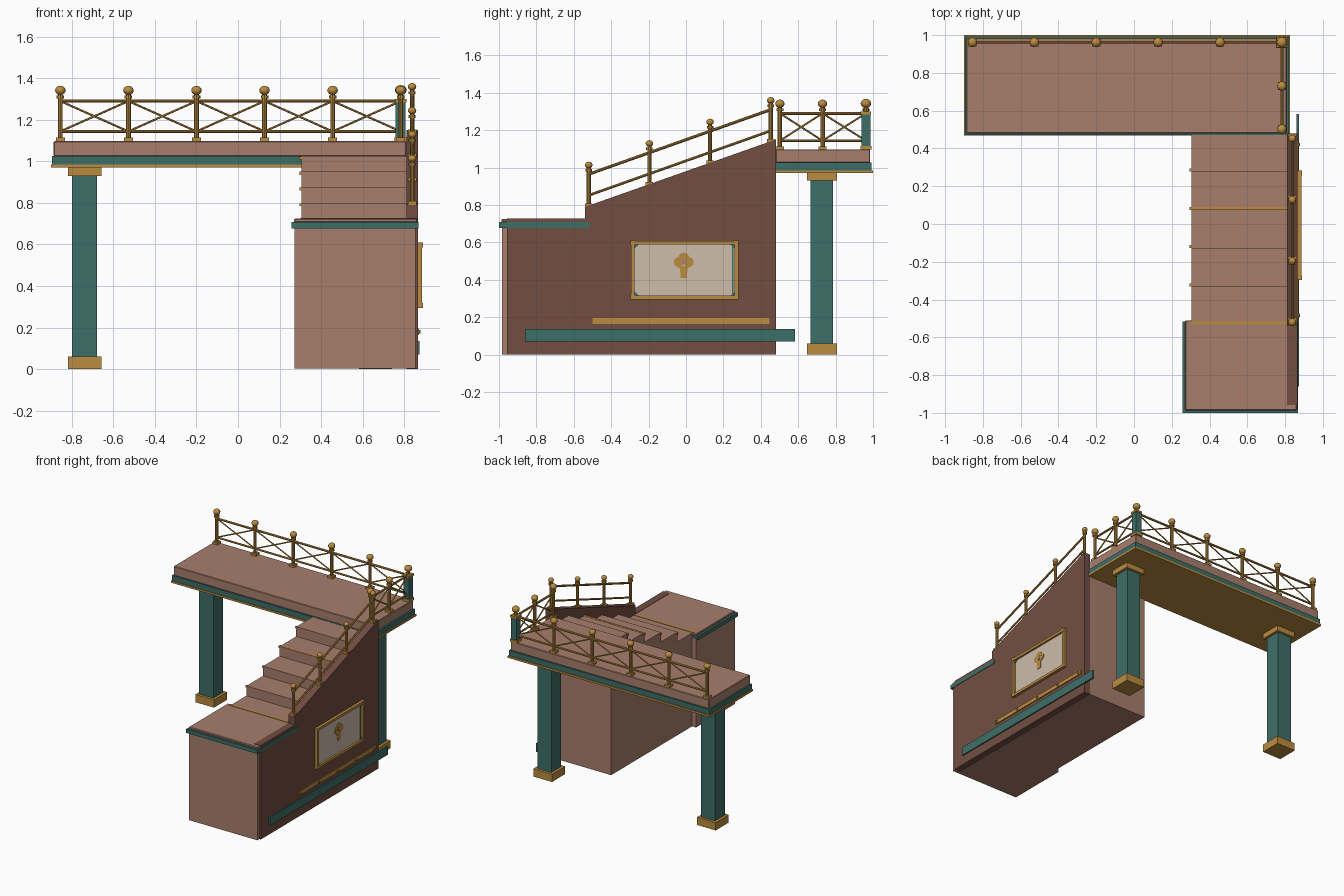
import bpy, bmesh
from math import pi
from mathutils import Vector

cube = bpy.data.objects.get("Cube")
if cube:
    bpy.data.objects.remove(cube, do_unlink=True)


def material(name, rgb):
    m = bpy.data.materials.new(name)
    m.use_nodes = True
    m.diffuse_color = (*rgb, 1)
    m.node_tree.nodes["Principled BSDF"].inputs["Base Color"].default_value = (*rgb, 1)
    return m


CLAY = material("clay_pink", (0.39, 0.21, 0.15))
WALL = material("dark_brown", (0.17, 0.076, 0.054))
TEAL = material("teal", (0.048, 0.156, 0.136))
BRASS = material("brass", (0.50, 0.26, 0.05))
CREAM = material("cream", (0.61, 0.51, 0.41))
ROSE = material("rose", (0.42, 0.22, 0.14))


def finish(bm, name, mat, smooth=False):
    bmesh.ops.recalc_face_normals(bm, faces=bm.faces)
    me = bpy.data.meshes.new(name)
    bm.to_mesh(me)
    bm.free()
    me.materials.append(mat)
    ob = bpy.data.objects.new(name, me)
    bpy.context.collection.objects.link(ob)
    if smooth:
        bpy.ops.object.select_all(action='DESELECT')
        ob.select_set(True)
        bpy.context.view_layer.objects.active = ob
        bpy.ops.object.shade_smooth_by_angle()
    return ob


def box(name, mat, xs, ys, zs, bevel=0):
    bm = bmesh.new()
    bmesh.ops.create_cube(bm, size=1)
    for v in bm.verts:
        v.co = [a[0] + (c + 0.5) * (a[1] - a[0]) for c, a in zip(v.co, (xs, ys, zs))]
    if bevel:
        bmesh.ops.bevel(bm, geom=bm.edges[:], offset=bevel, segments=1, affect='EDGES')
    return finish(bm, name, mat)


def block(name, mat, x, y, half, z0, z1):
    return box(name, mat, (x - half, x + half), (y - half, y + half), (z0, z1))


def rod(name, mat, a, b, r, sides=10):
    a, b = Vector(a), Vector(b)
    bm = bmesh.new()
    bmesh.ops.create_cone(bm, cap_ends=True, segments=sides, radius1=r, radius2=r, depth=(b - a).length)
    bmesh.ops.rotate(bm, verts=bm.verts, matrix=(b - a).to_track_quat('Z', 'Y').to_matrix())
    bmesh.ops.translate(bm, verts=bm.verts, vec=(a + b) / 2)
    return finish(bm, name, mat, True)


def ball(name, mat, at, r, flat=1):
    bm = bmesh.new()
    bmesh.ops.create_uvsphere(bm, u_segments=16, v_segments=10, radius=r)
    bmesh.ops.scale(bm, verts=bm.verts, vec=(1, 1, flat))
    bmesh.ops.translate(bm, verts=bm.verts, vec=at)
    return finish(bm, name, mat, True)


def side_plate(name, mat, profile, x0, x1):
    """Extrude a (y, z) outline along x."""
    bm = bmesh.new()
    face = bm.faces.new([bm.verts.new((x0, y, z)) for y, z in profile])
    ext = bmesh.ops.extrude_face_region(bm, geom=[face])
    bmesh.ops.translate(bm, vec=(x1 - x0, 0, 0),
                        verts=[g for g in ext["geom"] if isinstance(g, bmesh.types.BMVert)])
    return finish(bm, name, mat)


# Upper deck
box("deck_slab", CLAY, (-0.887, 0.81), (0.48, 0.985), (1.025, 1.097), 0.004)
box("deck_trim", TEAL, (-0.895, 0.82), (0.472, 0.993), (0.984, 1.026))
box("deck_underside", BRASS, (-0.9, 0.825), (0.468, 1.0), (0.97, 0.985))

# Columns
for side, x in (("right", -0.738), ("left", 0.662)):
    block(side + "_column", TEAL, x, 0.726, 0.06, 0.05, 0.94)
    block(side + "_column_base", BRASS, x, 0.726, 0.08, 0, 0.06)
    block(side + "_column_capital", BRASS, x, 0.726, 0.08, 0.93, 0.971)

# Landing
box("landing_body", CLAY, (0.272, 0.855), (-0.985, -0.51), (0.002, 0.69))
box("landing_trim", TEAL, (0.257, 0.868), (-1.0, -0.515), (0.678, 0.708))
box("landing_slab", CLAY, (0.27, 0.862), (-0.987, -0.51), (0.707, 0.724), 0.004)

# Solid steps with brass nosings
box("stair_base", CLAY, (0.305, 0.82), (-0.52, 0.479), (0.002, 0.724))
for i in range(4):
    y, top = -0.333 + i * 0.203, 0.8 + i * 0.075
    box(f"step_{i + 1}", CLAY, (0.305, 0.82), (y, 0.479), (top - 0.08, top))
    lift = 0.002 if i == 2 else -0.002
    box(f"nosing_{i + 1}", BRASS, (0.295, 0.812), (y + 0.002, y + 0.018), (top - 0.015, top + lift))
box("landing_nosing", BRASS, (0.3, 0.812), (-0.532, -0.515), (0.71, 0.727))

# Side wall
side_plate("side_wall", WALL, [(-0.957, 0), (0.48, 0), (0.48, 1.15), (-0.54, 0.79),
                               (-0.54, 0.727), (-0.957, 0.727)], 0.81, 0.865)
box("wall_band", TEAL, (0.86, 0.874), (-0.86, 0.582), (0.07, 0.136))
box("wall_strip", BRASS, (0.86, 0.872), (-0.5, 0.447), (0.165, 0.195))
for i in range(5):
    y = -0.483 + i * 0.226
    rod(f"strip_bolt_{i + 1}", BRASS, (0.87, y, 0.18), (0.878, y, 0.18), 0.009)

# Framed panel
Y0, Y1, Z0, Z1 = -0.285, 0.27, 0.306, 0.598
box("panel", CREAM, (0.86, 0.871), (Y0, Y1), (Z0, Z1))
for n, z in (("lower", Z0), ("upper", Z1)):
    box(f"{n}_frame_bar", BRASS, (0.86, 0.886), (Y0, Y1), (z - 0.01, z + 0.01))
    for m, y in (("front", Y0), ("back", Y1)):
        box(f"{n}_{m}_frame_corner", BRASS, (0.86, 0.889), (y - 0.012, y + 0.012), (z - 0.012, z + 0.012))
        sy, sz = (1 if y == Y0 else -1), (1 if z == Z0 else -1)
        side_plate(f"{n}_{m}_corner_inlay", TEAL, [(y, z), (y + sy * 0.042, z), (y, z + sz * 0.042)], 0.87, 0.875)
for m, y in (("front", Y0), ("back", Y1)):
    box(f"{m}_frame_bar", BRASS, (0.86, 0.886), (y - 0.01, y + 0.01), (Z0, Z1))
box("panel_inlay_line", TEAL, (0.87, 0.874), (0.247, 0.254), (Z0, Z1))

# Tree emblem
EY = -0.012
side_plate("emblem_stem", BRASS, [(EY - 0.017, 0.41), (EY + 0.017, 0.41), (EY + 0.02, 0.46),
                                  (EY + 0.04, 0.475), (EY - 0.04, 0.475), (EY - 0.02, 0.46)], 0.87, 0.875)
for i, (dy, z, r) in enumerate(((-0.026, 0.495, 0.027), (0.026, 0.495, 0.027), (0, 0.515, 0.03))):
    rod(f"emblem_crown_{i + 1}", BRASS, (0.87, EY + dy, z), (0.875 + i * 0.0005, EY + dy, z), r, 16)
rod("emblem_center", ROSE, (0.87, EY, 0.497), (0.878, EY, 0.497), 0.016, 12)


# Railings
def post(name, x, y, z, height, r, knob):
    block(name + "_foot", BRASS, x, y, r * 1.8, z, z + 0.018)
    rod(name, BRASS, (x, y, z), (x, y, z + height), r)
    rod(name + "_collar", BRASS, (x, y, z + height - 0.022), (x, y, z + height - 0.008), r * 1.6)
    ball(name + "_finial", BRASS, (x, y, z + height + knob * 0.7), knob, 0.88)


def rail_bay(name, a, b, low, high, crossed):
    up = Vector((0, 0, 1))
    a, b = Vector(a), Vector(b)
    rod(name + "_top_rail", BRASS, a + up * high, b + up * high, 0.008)
    rod(name + "_bottom_rail", BRASS, a + up * low, b + up * low, 0.007)
    if crossed:
        rod(name + "_brace_a", BRASS, a + up * low, b + up * high, 0.005, 6)
        rod(name + "_brace_b", BRASS, a + up * high, b + up * low, 0.005, 6)


DECK = 1.096
corner = (0.783, 0.962, DECK)
back = [(-0.855 + i * 0.3276, 0.962, DECK) for i in range(5)] + [corner]
side = [corner, (0.783, 0.73, DECK), (0.783, 0.502, DECK)]
stair = [(0.838, -0.52 + i * 0.3243, 0.79 + i * 0.115) for i in range(4)]

for i, p in enumerate(back[:-1]):
    post(f"back_post_{i + 1}", *p, 0.228, 0.012, 0.025)
for i, p in enumerate(side[1:]):
    post(f"side_post_{i + 1}", *p, 0.228, 0.012, 0.025)
for i, p in enumerate(stair):
    post(f"stair_post_{i + 1}", *p, 0.21, 0.011, 0.02)
for label, run, low, high, crossed in (("back", back, 0.048, 0.194, True),
                                       ("side", side, 0.048, 0.194, True),
                                       ("stair", stair, 0.062, 0.175, False)):
    for i, (a, b) in enumerate(zip(run, run[1:])):
        rail_bay(f"{label}_{i + 1}", a, b, low, high, crossed)

# Heavy corner post
cx, cy, cz = corner
block("corner_post", TEAL, cx, cy, 0.024, cz, cz + 0.19)
block("corner_post_foot", BRASS, cx, cy, 0.03, cz, cz + 0.02)
block("corner_post_cap", BRASS, cx, cy, 0.028, cz + 0.188, cz + 0.204)
rod("corner_post_neck", BRASS, (cx, cy, cz + 0.2), (cx, cy, cz + 0.235), 0.014)
ball("corner_post_finial", BRASS, (cx, cy, cz + 0.247), 0.028, 0.85)
